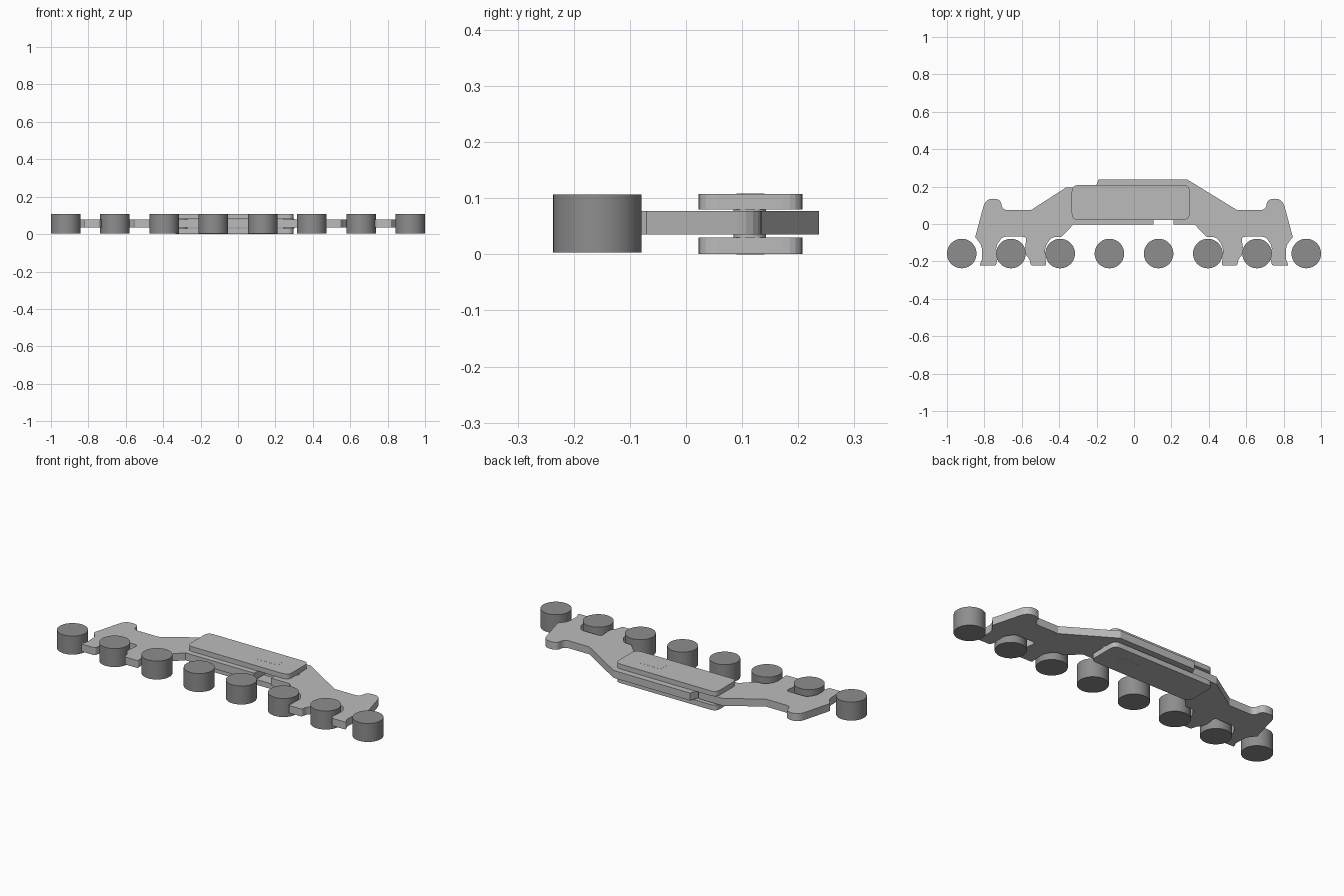
import bpy, bmesh, math
from mathutils import Vector

if "Cube" in bpy.data.objects:
    bpy.data.objects.remove(bpy.data.objects["Cube"])


def material(name, v):
    m = bpy.data.materials.new(name)
    m.diffuse_color = (v, v, v, 1)
    m.use_nodes = True
    m.node_tree.nodes["Principled BSDF"].inputs["Base Color"].default_value = m.diffuse_color
    return m


FRAME = material("light grey metal", 0.50)
WHEEL = material("dark grey metal", 0.27)


def rounded(points, steps=5):
    """Replace each (x, y, r) corner by an arc-like curve cut back by r."""
    out = []
    for i, (x, y, r) in enumerate(points):
        p = Vector((x, y))
        if r == 0:
            out.append(p)
            continue
        a = Vector(points[i - 1][:2]) - p
        b = Vector(points[(i + 1) % len(points)][:2]) - p
        s = p + a.normalized() * min(r, a.length * 0.48)
        e = p + b.normalized() * min(r, b.length * 0.48)
        for k in range(steps + 1):
            t = k / steps
            out.append(s * (1 - t) ** 2 + p * 2 * t * (1 - t) + e * t * t)
    return out


def slab(name, points, z0, z1, mat=FRAME):
    bm = bmesh.new()
    face = bm.faces.new([bm.verts.new((p.x, p.y, z0)) for p in rounded(points)])
    top = bmesh.ops.extrude_face_region(bm, geom=[face])["geom"]
    verts = [v for v in top if isinstance(v, bmesh.types.BMVert)]
    bmesh.ops.translate(bm, verts=verts, vec=(0, 0, z1 - z0))
    bmesh.ops.recalc_face_normals(bm, faces=bm.faces[:])
    me = bpy.data.meshes.new(name)
    bm.to_mesh(me)
    bm.free()
    me.materials.append(mat)
    ob = bpy.data.objects.new(name, me)
    bpy.context.collection.objects.link(ob)
    return ob


def cylinder(name, x, y, r, z0, z1, mat):
    bpy.ops.mesh.primitive_cylinder_add(vertices=40, radius=r, depth=z1 - z0,
                                        location=(x, y, (z0 + z1) / 2))
    ob = bpy.context.object
    ob.name = name
    ob.data.materials.append(mat)
    bpy.ops.object.shade_smooth_by_angle()


def rect(x0, x1, y0, y1, r):
    return [(x0, y0, r), (x1, y0, r), (x1, y1, r), (x0, y1, r)]


# Rocker arm end shared by both sides: two feet and the upper bump
arm = [
    (0.325, -0.004, 0), (0.39, -0.07, 0.01), (0.438, -0.07, 0.02),
    (0.477, -0.12, 0.03), (0.472, -0.195, 0.01), (0.468, -0.222, 0.012),
    (0.552, -0.222, 0.012), (0.558, -0.19, 0.01), (0.585, -0.155, 0.02),
    (0.575, -0.068, 0.02), (0.704, -0.068, 0.02), (0.742, -0.125, 0.03),
    (0.726, -0.17, 0.01), (0.738, -0.222, 0.012), (0.828, -0.222, 0.012),
    (0.812, -0.19, 0.01), (0.814, -0.115, 0.02), (0.849, -0.07, 0),
    (0.794, 0.135, 0.045), (0.713, 0.135, 0.04), (0.705, 0.075, 0.03),
    (0.55, 0.075, 0),
]

# Two rockers interlocking between the cover plates
right = arm + [(0.286, 0.237, 0), (-0.19, 0.237, 0), (-0.207, 0.195, 0),
               (-0.207, 0.118, 0), (0.21, 0.118, 0), (0.21, -0.004, 0)]
left = [(-x, y, r) for x, y, r in arm] + [
    (-0.365, 0.194, 0), (-0.213, 0.194, 0), (-0.213, 0.112, 0),
    (0.104, 0.112, 0), (0.104, -0.004, 0)]
slab("right_rocker", right, 0.035, 0.077)
slab("left_rocker", left, 0.035, 0.077)

# Cover plates above and below
plate = rect(-0.333, 0.297, 0.022, 0.208, 0.035)
slab("lower_plate", plate, 0.0005, 0.030)
slab("upper_plate", plate, 0.080, 0.1075)

# Joint pins
slab("joint_block", rect(0.06, 0.185, 0.09, 0.14, 0), 0.0, 0.108)
for x in (-0.30, 0.272):
    cylinder("pivot_pin", x, 0.114, 0.029, 0.03, 0.08, FRAME)

# Row of eight rollers
for i in range(8):
    cylinder("roller", -0.921 + i * 1.842 / 7, -0.158, 0.079, 0.003, 0.107, WHEEL)
